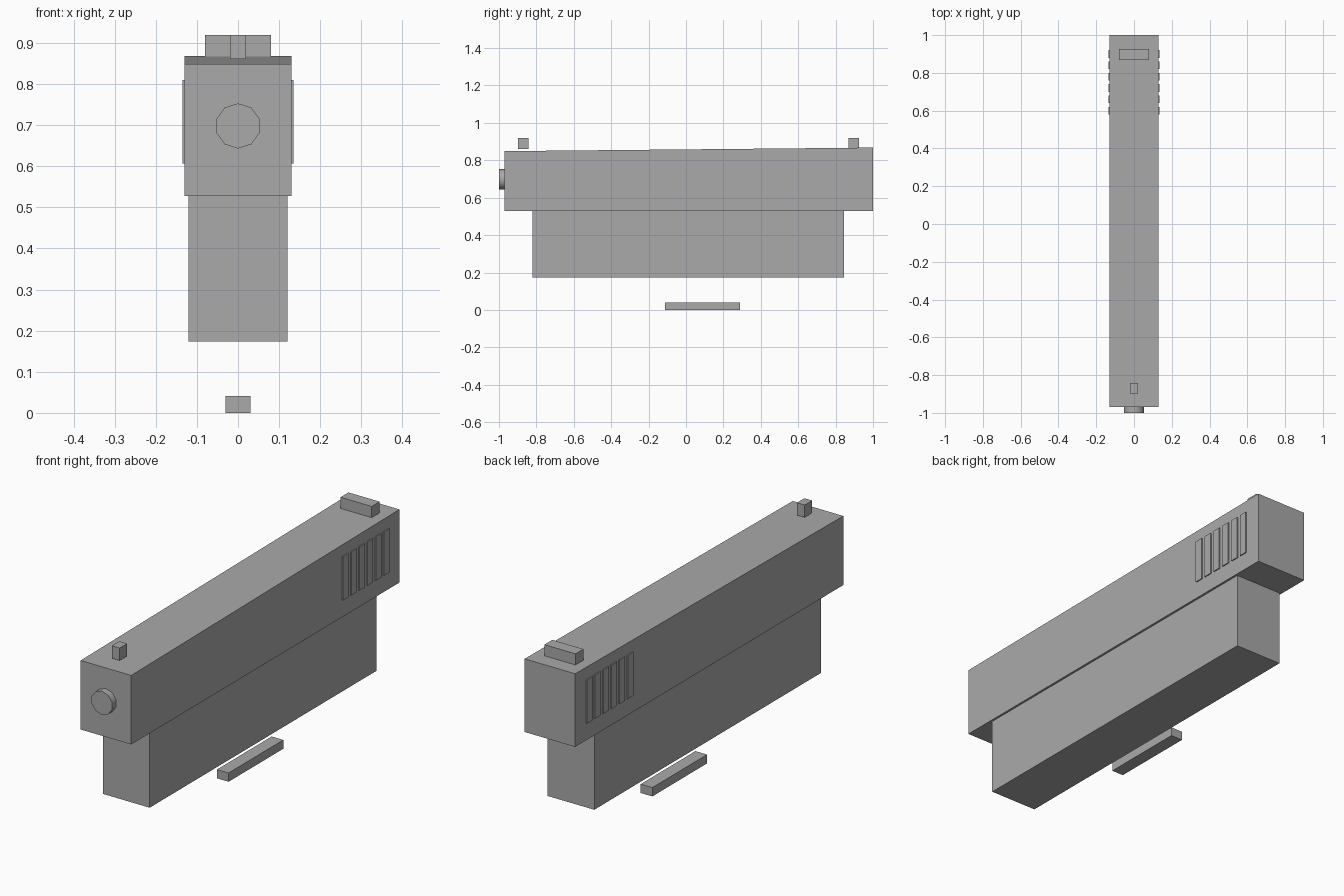
import bpy, math

if "Cube" in bpy.data.objects:
    bpy.data.objects.remove(bpy.data.objects["Cube"])

grey = bpy.data.materials.new("mid_grey")
grey.diffuse_color = (0.4, 0.4, 0.4, 1)
grey.use_nodes = True
grey.node_tree.nodes["Principled BSDF"].inputs["Base Color"].default_value = grey.diffuse_color


def box(name, x, y, z):
    """Box from (min, max) ranges on each axis."""
    bpy.ops.mesh.primitive_cube_add(size=1)
    ob = bpy.context.object
    ob.name = name
    for v in ob.data.vertices:
        v.co = [r[0] if c < 0 else r[1] for c, r in zip(v.co, (x, y, z))]
    ob.data.materials.append(grey)
    return ob


# Upper body with a top that rises gently to the rear
upper = box("upper_body", (-0.13, 0.13), (-0.97, 1.0), (0.528, 0.868))
for v in upper.data.vertices:
    if v.co.z > 0.8 and v.co.y < 0:
        v.co.z = 0.849

# Lower body and the loose bar below it
box("lower_body", (-0.12, 0.12), (-0.82, 0.845), (0.174, 0.528))
box("lower_bar", (-0.03, 0.03), (-0.112, 0.29), (0.0, 0.041))

# Front post and rear block on the top
box("front_post", (-0.02, 0.02), (-0.898, -0.843), (0.861, 0.919))
box("rear_block", (-0.08, 0.08), (0.868, 0.926), (0.866, 0.919))

# Raised grip ribs on both sides
for side in (-1, 1):
    for i in range(6):
        y = 0.58 + i * 0.06
        x = sorted((side * 0.125, side * 0.135))
        box("grip_rib", x, (y, y + 0.04), (0.607, 0.81))

# Ten-sided tube end at the front
bpy.ops.mesh.primitive_cylinder_add(
    vertices=10, radius=0.055, depth=0.1, location=(0, -0.95, 0.698),
    rotation=(math.pi / 2, 0, 0))
tube = bpy.context.object
tube.name = "tube_end"
tube.data.materials.append(grey)
bpy.ops.object.shade_smooth_by_angle(angle=math.radians(40))
